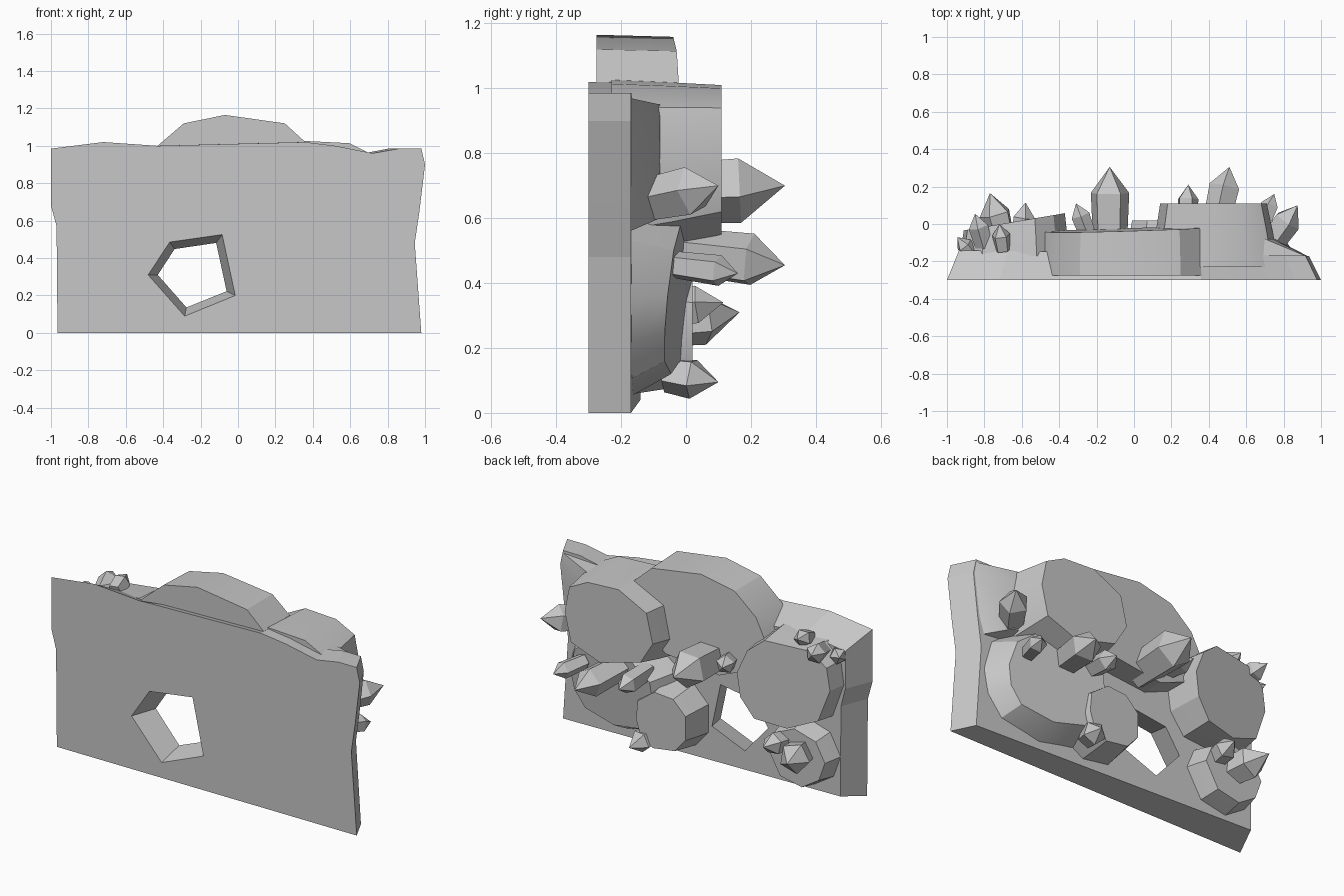
import bpy, bmesh, math
from mathutils import Vector

old = bpy.data.objects.get("Cube")
if old:
    bpy.data.objects.remove(old, do_unlink=True)

stone = bpy.data.materials.new("grey_stone")
stone.use_nodes = True
stone.diffuse_color = (0.57, 0.57, 0.57, 1)
stone.node_tree.nodes["Principled BSDF"].inputs["Base Color"].default_value = (0.57, 0.57, 0.57, 1)


def loft(name, rings, smooth=0):
    """Join equal-length rings of points into a closed solid; one-point rings become tips."""
    bm = bmesh.new()
    loops = [[bm.verts.new(p) for p in ring] for ring in rings]
    for a, b in zip(loops, loops[1:]):
        n = len(a)
        for i in range(n):
            j = (i + 1) % n
            bm.faces.new((a[i], a[j], b[0]) if len(b) == 1 else (a[i], a[j], b[j], b[i]))
    bm.faces.new(loops[0])
    if len(loops[-1]) > 2:
        bm.faces.new(loops[-1])
    bmesh.ops.recalc_face_normals(bm, faces=bm.faces)
    mesh = bpy.data.meshes.new(name)
    bm.to_mesh(mesh)
    bm.free()
    mesh.materials.append(stone)
    obj = bpy.data.objects.new(name, mesh)
    bpy.context.collection.objects.link(obj)
    if smooth:
        bpy.ops.object.select_all(action="DESELECT")
        obj.select_set(True)
        bpy.context.view_layer.objects.active = obj
        bpy.ops.object.shade_smooth_by_angle(angle=math.radians(smooth))
    return obj


def around(outline, center, scale, depth, tilt_x=0, tilt_z=0):
    """Scale an x-z outline about a centre and place it at a depth, with a tilt."""
    cx, cz = center
    ring = []
    for x, z in outline:
        dx, dz = (x - cx) * scale, (z - cz) * scale
        ring.append((cx + dx, depth + tilt_x * dx + tilt_z * dz, max(cz + dz, 0.01)))
    return ring


# Wall slab: flat front, sides sloping in, left end chamfered at top and bottom
wall = [(-.965, 0), (-.97, .57), (-1, .68), (-1, .985), (-.72, 1.02), (-.43, 1.0),
        (.36, 1.02), (.52, 1.0), (.72, .96), (.86, .985), (.98, .985), (1, .9),
        (.97, .65), (.945, .48), (.98, 0)]
front = [(x, -.3, z) for x, z in wall]
back = [(x * .935, -.155 - .015 * x, z - .085 * (z > .8 and x < 0) + .04 * (z == 0 and x < 0))
        for x, z in wall]
slab = loft("wall_slab", [front, back])

# Five-sided window, narrowing towards the back
hole = [(-.48, .31), (-.365, .485), (-.085, .525), (-.015, .2), (-.285, .09)]
mid = (-.24, .31)
cutter = loft("window_cutter", [around(hole, mid, 1.03, -.32), around(hole, mid, .72, -.1)])
cutter.hide_render = True
cutter.hide_viewport = True
cutter.display_type = "WIRE"
cut = slab.modifiers.new("window", "BOOLEAN")
cut.operation = "DIFFERENCE"
cut.solver = "EXACT"
cut.object = cutter

# Slope that leads from the right end of the slab up to the upper left boulder
slope_edge = [(.92, .97), (.93, .9), (.9, .66), (.87, .56)]
slope_top = [(.7, .95), (.74, .88), (.75, .72), (.74, .6)]
inner = [(.4, .6), (.4, .95)]
loft("wall_slope", [[(x, -.172, z) for x, z in slope_edge + inner],
                    [(x, -.08, z) for x, z in slope_top + inner]], 40)

# Arched boulder at the top centre
arch = [(-.5, .86), (-.43, 1.0), (-.29, 1.12), (-.07, 1.165), (.25, 1.12), (.36, 1.02),
        (.35, .8), (.15, .64), (-.2, .6), (-.4, .68)]
loft("arch_boulder", [around(arch, (-.07, .85), 1, -.275),
                      around(arch, (-.07, .85), .98, -.03, .03, -.03)], 25)

# Other boulders: outline, centre, base scale, base depth, face depth, tilts
boulders = {
    "upper_left_boulder": ([(.71, .79), (.68, .94), (.56, 1.0), (.36, 1.01), (.18, .92), (.14, .75),
                            (.22, .62), (.48, .55), (.67, .62)], (.38, .93), 1.2, -.23, .11, 0, 0),
    "upper_right_boulder": ([(-.37, .7), (-.43, .84), (-.53, .92), (-.8, .91), (-.89, .83), (-.91, .7),
                             (-.84, .51), (-.66, .43), (-.47, .45), (-.39, .56)],
                            (-.65, .68), 1.08, -.17, .01, .17, 0),
    "lower_left_boulder": ([(.79, .36), (.75, .5), (.64, .58), (.38, .58), (.22, .47), (.2, .27),
                            (.3, .16), (.5, .12), (.7, .16), (.77, .25)],
                           (.5, .38), 1.3, -.19, -.02, -.12, .1),
    "lower_middle_boulder": ([(.31, .23), (.3, .34), (.19, .42), (.07, .41), (-.01, .33), (-.01, .19),
                              (.06, .11), (.2, .09), (.28, .14)], (.14, .26), 1.22, -.2, .02, 0, 0),
    "lower_right_boulder": ([(-.51, .26), (-.55, .36), (-.68, .42), (-.82, .38), (-.88, .27), (-.84, .16),
                             (-.73, .09), (-.59, .12)], (-.71, .25), 1.18, -.17, -.03, 0, 0),
}
for name, (outline, center, grow, y0, y1, tx, tz) in boulders.items():
    y_mid = y0 + (y1 - y0) * .55
    loft(name, [around(outline, center, grow, y0),
                around(outline, center, 1 + (grow - 1) * .5, y_mid, tx * .6, tz * .6),
                around(outline, center, 1, y1, tx, tz)], 25)


def crystal(name, base, tip, radius, turn):
    """Five-sided shaft that widens a little and ends in a point."""
    base, tip = Vector(base), Vector(tip)
    axis = (tip - base).normalized()
    side = axis.cross(Vector((0, 0, 1))).normalized()
    up = side.cross(axis)

    def ring(center, r):
        angles = [turn + i * math.tau / 5 for i in range(5)]
        return [center + (side * math.cos(a) + up * math.sin(a)) * r for a in angles]

    shoulder = tip - axis * radius * 1.3
    loft(name, [ring(base, radius * .88), ring(shoulder, radius), [tip]])


# Crystals: base, tip, radius
crystals = [
    ((-.13, -.12, .68), (-.13, .305, .7), .108),
    ((.43, -.05, .5), (.51, .305, .455), .085),
    ((.28, -.05, .5), (.29, .21, .48), .058),
    ((.68, -.03, .455), (.75, .16, .43), .05),
    ((.72, -.12, .655), (.875, .1, .7), .078),
    ((-.71, -.06, .28), (-.77, .165, .31), .088),
    ((-.6, -.06, .32), (-.58, .115, .34), .062),
    ((.26, -.06, .12), (.3, .1, .095), .065),
    ((-.24, -.08, .7), (-.31, .11, .73), .052),
    ((-.7, -.14, .92), (-.72, .0, .965), .05),
    ((-.8, -.12, .88), (-.85, .055, .925), .056),
    ((-.87, -.16, .86), (-.945, -.07, .89), .046),
]
for number, (base, tip, radius) in enumerate(crystals, 1):
    crystal(f"crystal_{number}", base, tip, radius, .3 + number * .7)
